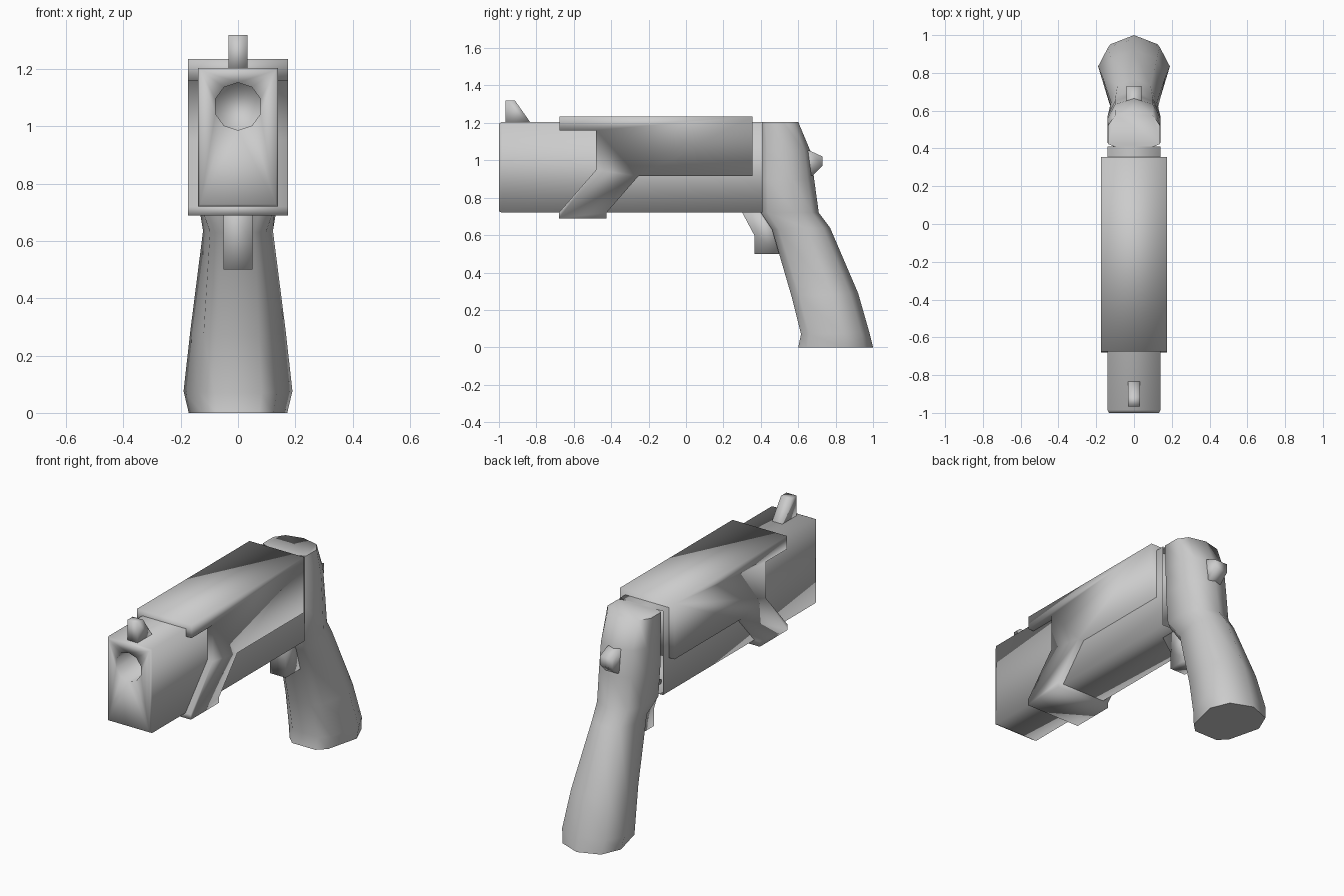
import bpy
import bmesh
import math

cube = bpy.data.objects.get("Cube")
if cube:
    bpy.data.objects.remove(cube, do_unlink=True)

GREY = (0.6, 0.6, 0.6, 1.0)
grey = bpy.data.materials.new("plain grey")
grey.use_nodes = True
grey.diffuse_color = GREY
grey.node_tree.nodes["Principled BSDF"].inputs["Base Color"].default_value = GREY


def finish(bm, name, angle=180):
    """Turn a bmesh into a smooth grey object."""
    bmesh.ops.recalc_face_normals(bm, faces=bm.faces)
    mesh = bpy.data.meshes.new(name)
    bm.to_mesh(mesh)
    bm.free()
    mesh.materials.append(grey)
    obj = bpy.data.objects.new(name, mesh)
    bpy.context.collection.objects.link(obj)
    bpy.ops.object.select_all(action="DESELECT")
    obj.select_set(True)
    bpy.context.view_layer.objects.active = obj
    if angle < 180:
        bpy.ops.object.shade_smooth_by_angle(angle=math.radians(angle))
    else:
        bpy.ops.object.shade_smooth()
    return obj


def ring(bm, points):
    return [bm.verts.new(p) for p in points]


def bridge(bm, a, b):
    for i in range(len(a)):
        j = (i + 1) % len(a)
        bm.faces.new((a[i], a[j], b[j], b[i]))


def prism(name, half_width, profile):
    """Extrude a (y, z) side profile across x."""
    bm = bmesh.new()
    sides = [ring(bm, [(x, y, z) for y, z in profile])
             for x in (-half_width, half_width)]
    bridge(bm, *sides)
    for side in sides:
        bm.faces.new(side)
    return finish(bm, name)


# Body: long box with an eased muzzle edge and a ten-sided bore
def rectangle(y, inset):
    w, low, high = 0.14 - inset, 0.72 + inset, 1.205 - inset
    return [(-w, y, low), (w, y, low), (w, y, high), (-w, y, high)]


def bore_circle(y):
    turns = [math.tau * i / 10 for i in range(10)]
    return [(0.083 * math.sin(a), y, 1.07 + 0.083 * math.cos(a)) for a in turns]


bm = bmesh.new()
muzzle = ring(bm, rectangle(-1, 0.008))
shoulder = ring(bm, rectangle(-0.985, 0))
rear = ring(bm, rectangle(0.41, 0))
bridge(bm, muzzle, shoulder)
bridge(bm, shoulder, rear)
mouth = ring(bm, bore_circle(-1))
bore_end = ring(bm, bore_circle(-0.8))
bridge(bm, mouth, bore_end)
bm.faces.new(bore_end)
rim = [bm.edges.get((loop[i - 1], loop[i])) for loop in (muzzle, mouth)
       for i in range(len(loop))]
bmesh.ops.triangle_fill(bm, edges=rim, use_beauty=True)
finish(bm, "body")

# Grip and rear frame: one loft, each ring is
# front y, front z, back y, back z, half width, width share of the front corner
grip_rings = [
    (0.40, 1.205, 0.60, 1.205, 0.138, 1.0),
    (0.40, 1.05, 0.665, 1.05, 0.14, 1.0),
    (0.40, 0.90, 0.685, 0.90, 0.14, 1.0),
    (0.40, 0.72, 0.71, 0.72, 0.136, 0.95),
    (0.46, 0.63, 0.77, 0.64, 0.122, 0.8),
    (0.565, 0.27, 0.92, 0.29, 0.167, 0.72),
    (0.615, 0.07, 0.98, 0.08, 0.19, 0.72),
    (0.60, 0.0, 1.0, 0.0, 0.172, 0.72),
]
bm = bmesh.new()
loops = []
for fy, fz, by, bz, width, corner in grip_rings:
    half = [(corner * 0.6, 0.0), (corner, 0.12), (1.0, 0.6), (0.72, 0.88)]
    section = half + [(0.0, 1.0)] + [(-x, t) for x, t in reversed(half)]
    loops.append(ring(bm, [(x * width, fy + (by - fy) * t, fz + (bz - fz) * t)
                           for x, t in section]))
for upper, lower in zip(loops, loops[1:]):
    bridge(bm, upper, lower)
bm.faces.new(loops[0])
bm.faces.new(loops[-1])
finish(bm, "grip", 75)

# Sleeve: wide cover over the body with a slanted strap under it
prism("sleeve", 0.175, [
    (-0.675, 1.235), (0.355, 1.235), (0.355, 0.915), (-0.255, 0.915),
    (-0.425, 0.72), (-0.425, 0.69), (-0.68, 0.69), (-0.68, 0.72),
    (-0.48, 0.95), (-0.48, 1.16), (-0.675, 1.16)])

# Small parts
prism("front_sight", 0.033, [
    (-0.965, 1.19), (-0.965, 1.32), (-0.915, 1.32), (-0.83, 1.2), (-0.83, 1.19)])
prism("trigger", 0.05, [
    (0.29, 0.74), (0.365, 0.6), (0.365, 0.5), (0.51, 0.5), (0.51, 0.6), (0.45, 0.74)])
prism("hammer", 0.04, [
    (0.62, 1.06), (0.665, 1.05), (0.73, 1.02), (0.73, 0.97), (0.68, 0.92), (0.62, 0.92)])
